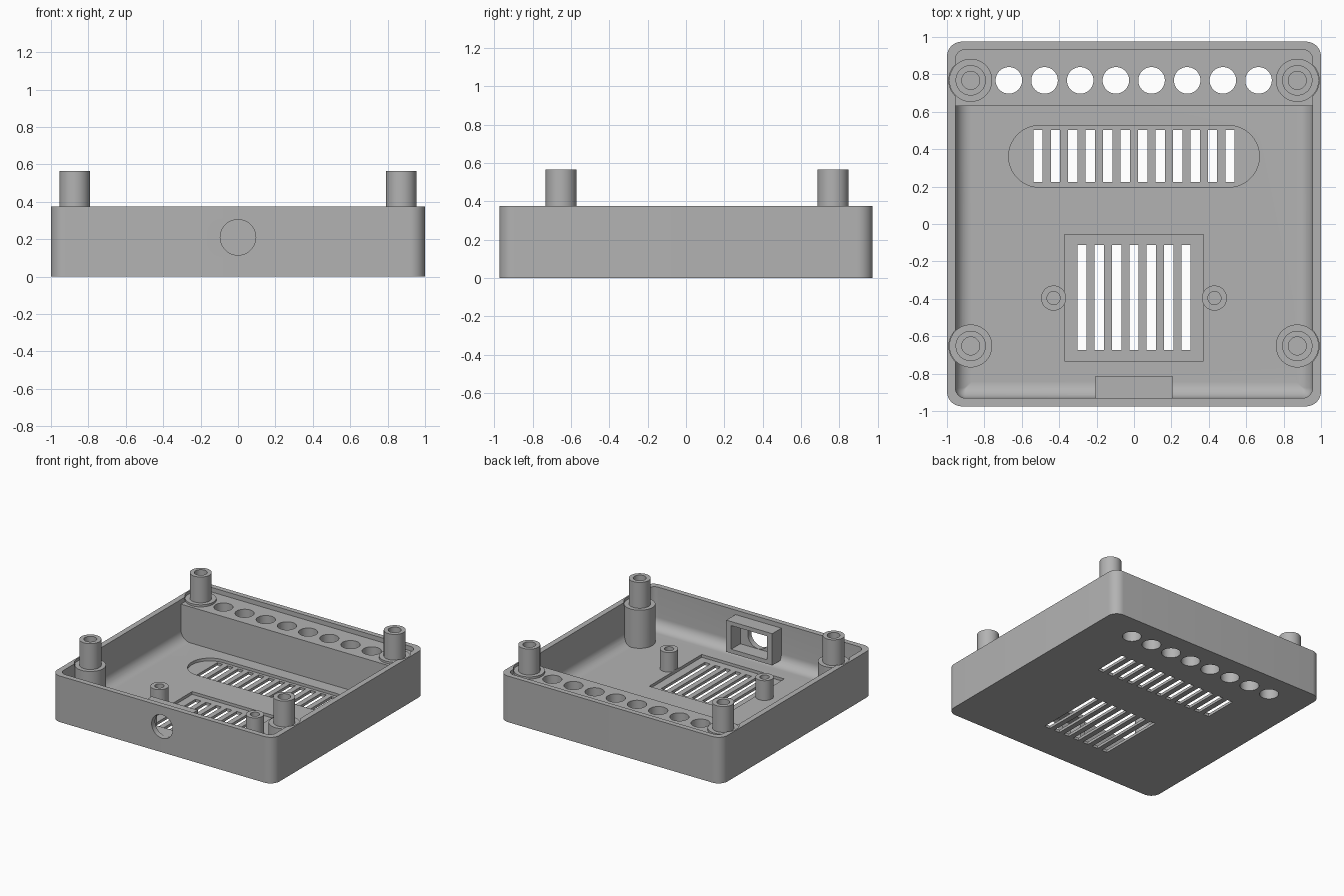
import bpy, bmesh, math

old = bpy.data.objects.get("Cube")
if old:
    bpy.data.objects.remove(old, do_unlink=True)

grey = bpy.data.materials.new("plain_grey")
grey.use_nodes = True
colour = (0.45, 0.45, 0.45, 1)
grey.diffuse_color = colour
grey.node_tree.nodes["Principled BSDF"].inputs["Base Color"].default_value = colour


def outline(x0, x1, y0, y1, r, steps=10):
    """Rounded rectangle as a list of xy points."""
    pts = []
    corners = [(x1 - r, y1 - r), (x0 + r, y1 - r), (x0 + r, y0 + r), (x1 - r, y0 + r)]
    for k, (cx, cy) in enumerate(corners):
        for s in range(steps + 1):
            a = math.pi / 2 * (k + s / steps)
            pts.append((cx + r * math.cos(a), cy + r * math.sin(a)))
    return pts


def loft(bm, rings):
    """Closed solid through (points, z) rings, listed from bottom to top."""
    loops = [[bm.verts.new((x, y, z)) for x, y in pts] for pts, z in rings]
    for low, high in zip(loops, loops[1:]):
        for i in range(len(low)):
            j = (i + 1) % len(low)
            bm.faces.new((low[i], low[j], high[j], high[i]))
    bm.faces.new(loops[0][::-1])
    bm.faces.new(loops[-1])


def box(bm, x0, x1, y0, y1, z0, z1):
    loft(bm, [([(x0, y0), (x1, y0), (x1, y1), (x0, y1)], z) for z in (z0, z1)])


def tube(bm, x, y, r, z0, z1, n=48):
    circle = [(x + r * math.cos(math.tau * i / n), y + r * math.sin(math.tau * i / n))
              for i in range(n)]
    loft(bm, [(circle, z0), (circle, z1)])


def make(name, bm):
    bmesh.ops.recalc_face_normals(bm, faces=bm.faces)
    mesh = bpy.data.meshes.new(name)
    bm.to_mesh(mesh)
    bm.free()
    ob = bpy.data.objects.new(name, mesh)
    bpy.context.scene.collection.objects.link(ob)
    mesh.materials.append(grey)
    return ob


def combine(target, bm, operation):
    """Apply a boolean with a temporary solid, then remove it."""
    tool = make("helper", bm)
    tool.hide_render = True
    mod = target.modifiers.new("combine", "BOOLEAN")
    mod.operation, mod.object, mod.solver = operation, tool, "EXACT"
    graph = bpy.context.evaluated_depsgraph_get()
    target.data = bpy.data.meshes.new_from_object(target.evaluated_get(graph))
    target.modifiers.clear()
    bpy.data.objects.remove(tool, do_unlink=True)


FLOOR, RIM = 0.045, 0.375
posts = [(sx * 0.873, y) for sx in (-1, 1) for y in (-0.652, 0.768)]
small_posts = [(sx * 0.43, -0.396) for sx in (-1, 1)]

# Outer shell with rounded upright corners
bm = bmesh.new()
rim = outline(-1, 1, -0.975, 0.975, 0.08)
loft(bm, [(rim, 0), (rim, RIM)])
tray = make("enclosure_tray", bm)

# Hollow with a rounded floor edge
bm = bmesh.new()
rings = []
fillet = 0.085
for i in range(11):
    a = math.pi / 2 * i / 10
    d = fillet * (1 - math.sin(a))
    rings.append((outline(-0.955 + d, 0.955 - d, -0.931 + d, 0.933 - d, max(0.055 - d, 0.004)),
                  FLOOR + fillet * (1 - math.cos(a))))
rings.append((rings[-1][0], 0.6))
loft(bm, rings)
combine(tray, bm, "DIFFERENCE")

# Raised block along the back
bm = bmesh.new()
block = outline(-0.97, 0.97, 0.63, 0.95, 0.002, 1)
loft(bm, [(block, 0.02), (block, 0.338)])
combine(tray, bm, "UNION")

# Round clearances in the rim around the corner posts
bm = bmesh.new()
for x, y in posts:
    tube(bm, x, y, 0.117, 0.345, 0.6)
combine(tray, bm, "DIFFERENCE")

# Corner post bases, floor posts and socket frame
bm = bmesh.new()
for x, y in posts:
    tube(bm, x, y, 0.115, 0.02, 0.355)
for x, y in small_posts:
    tube(bm, x, y, 0.067, 0.02, 0.205)
box(bm, -0.207, 0.207, -0.95, -0.813, 0.08, 0.338)
combine(tray, bm, "UNION")

# Corner studs
bm = bmesh.new()
for x, y in posts:
    tube(bm, x, y, 0.081, 0.2, 0.565)
combine(tray, bm, "UNION")

# Screw holes, socket opening and vent pockets
bm = bmesh.new()
for x, y in posts:
    tube(bm, x, y, 0.048, 0.25, 0.7)
for x, y in small_posts:
    tube(bm, x, y, 0.035, 0.06, 0.3)
box(bm, -0.162, 0.162, -0.93, -0.7, 0.113, 0.305)
pocket = outline(-0.67, 0.67, 0.197, 0.526, 0.164, 16)
loft(bm, [(pocket, 0.022), (pocket, 0.15)])
box(bm, -0.372, 0.372, -0.733, -0.057, 0.022, 0.055)
combine(tray, bm, "DIFFERENCE")

# Through holes: back row, vent slots and front socket
bm = bmesh.new()
for i in range(8):
    tube(bm, -0.669 + i * 0.1907, 0.768, 0.071, -0.1, 0.5)
for i in range(12):
    x = (i - 5.5) * 0.0933
    box(bm, x - 0.025, x + 0.025, 0.224, 0.502, -0.1, 0.1)
for i in range(7):
    x = (i - 3) * 0.0927
    box(bm, x - 0.025, x + 0.025, -0.674, -0.113, -0.1, 0.1)
first = len(bm.verts)
tube(bm, 0, 0.21, 0.095, 0.9, 1.1)
bm.verts.ensure_lookup_table()
for v in bm.verts[first:]:
    x, y, z = v.co
    v.co = (x, -z, y)
combine(tray, bm, "DIFFERENCE")

# Smooth curved walls, keep hard edges
bpy.ops.object.select_all(action="DESELECT")
tray.select_set(True)
bpy.context.view_layer.objects.active = tray
bpy.ops.object.shade_smooth_by_angle(angle=math.radians(30))
